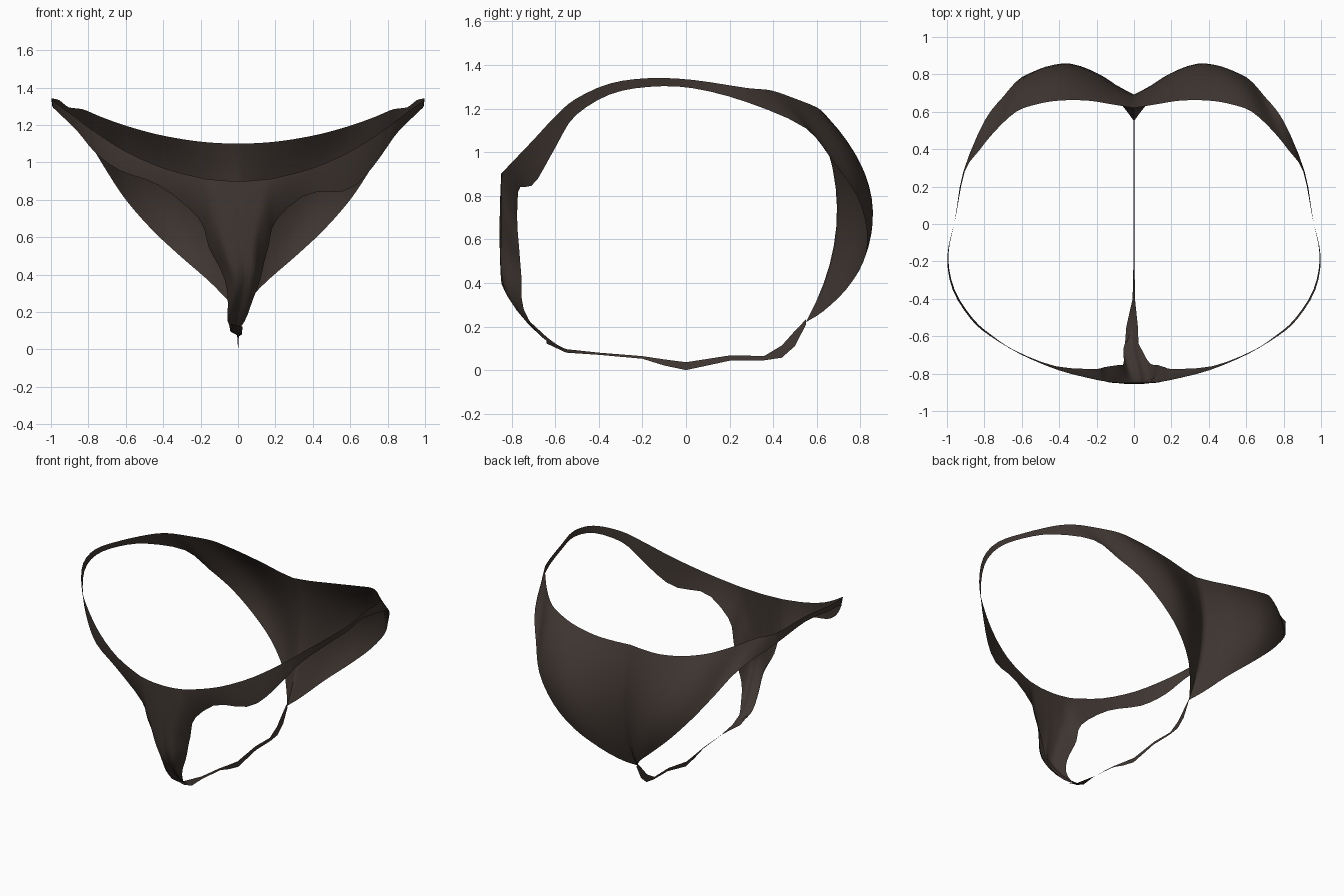
import bpy, math
from mathutils import Vector

if "Cube" in bpy.data.objects:
    bpy.data.objects.remove(bpy.data.objects["Cube"])

fabric = bpy.data.materials.new("dark_brown_fabric")
fabric.diffuse_color = (0.050, 0.037, 0.031, 1)
fabric.use_nodes = True
fabric.node_tree.nodes["Principled BSDF"].inputs["Base Color"].default_value = fabric.diffuse_color

SUB, ROWS = 3, 10

# Back: upper edge x, y, then lower edge x, y, z (upper height follows a parabola)
BACK = [(0, .62, 0, .55, .22), (.12, .64, .06, .63, .27), (.25, .66, .16, .735, .37),
        (.40, .66, .31, .815, .50), (.52, .64, .46, .83, .64), (.63, .60, .60, .785, .80),
        (.74, .50, .70, .68, .95), (.83, .39, .80, .55, 1.11)]
# Hip strap: centre x, y, z and strap height
HIP = [(.905, .28, 1.262, .065), (.955, .03, 1.313, .038), (.998, -.17, 1.32, .04),
       (.97, -.35, 1.29, .05), (.875, -.505, 1.208, .075), (.775, -.595, 1.11, .12)]
# Front: upper edge x, then lower edge x, y, z (upper edge follows a parabola)
FRONT = [(.60, .63, -.68, .955), (.40, .42, -.76, .875), (.20, .21, -.775, .70),
         (.14, .16, -.765, .55), (.09, .11, -.755, .42), (.05, .07, -.745, .28),
         (.02, .045, -.66, .15), (0, 0, -.55, .085)]


def stations():
    """Upper, middle and lower point of each column from back centre to front centre."""
    out = []
    for x, y, lx, ly, lz in BACK:
        a, b = Vector((x, y, 1.10 + .267 * x * x)), Vector((lx, ly, lz))
        bulge = .105 * max(0, min(1, ((a - b).length - .35) / .3))
        out.append((a, (a + b) / 2 + Vector((0, bulge, 0)), b))
    for x, y, z, h in HIP:
        a, b = Vector((x, y, z + h / 2)), Vector((x * (1 + .03 * y), y, z - h / 2))
        out.append((a, (a + b) / 2, b))
    for x, lx, ly, lz in FRONT:
        a = Vector((x, -.85 + .42 * x * x, .90 + .44 * x * x))
        b = Vector((lx, ly, lz))
        bulge = .21 * (a - b).length ** 2
        out.append((a, (a + b) / 2 - Vector((0, bulge, bulge * .3)), b))
    return out


def catmull(a, b, c, d, t):
    return 0.5 * (2*b + (c-a)*t + (2*a-5*b+4*c-d)*t*t + (3*b-a-3*c+d)*t**3)


def dense_columns():
    rows = stations()
    n, cols = len(rows), []
    for i in range(n - 1):
        pick = [rows[max(0, min(n - 1, i + o))] for o in (-1, 0, 1, 2)]
        for k in range(SUB):
            cols.append([catmull(*[p[e] for p in pick], k / SUB) for e in range(3)])
    cols.append(rows[-1])
    # Quadratic curve through the three points of each column
    ts = [j / ROWS for j in range(ROWS + 1)]
    return [[a*(1-t)*(1-2*t) + m*4*t*(1-t) + b*t*(2*t-1) for t in ts] for a, m, b in cols]


def relax(p, down):
    x, y, z = p
    if y < -.5:
        # The front lies flat, the gusset leans to one side, one front strap hangs lower
        y = max(y, -.848 - .15 * max(0, -.848 - y))
        if abs(x) < .3:
            lean = .035 * math.exp(-((z - .38) / .13) ** 2)
            lean -= .016 * math.exp(-((z - .12) / .07) ** 2)
            x += lean * (1 - abs(x) / .3)
        elif x > 0:
            z -= .085 * down * math.sin(math.pi * min(1, (x - .3) / .55)) ** 2
    return Vector((x, y, z))


def make_sheet(name, grids):
    verts, faces = [], []
    for grid, flip in grids:
        base, h = len(verts), len(grid[0])
        verts += [p for col in grid for p in col]
        for i in range(len(grid) - 1):
            for j in range(h - 1):
                q = base + i * h + j
                f = (q, q + h, q + h + 1, q + 1)
                faces.append(f[::-1] if flip else f)
    mesh = bpy.data.meshes.new(name)
    mesh.from_pydata(verts, [], faces)
    mesh.materials.append(fabric)
    obj = bpy.data.objects.new(name, mesh)
    bpy.context.collection.objects.link(obj)
    bpy.context.view_layer.objects.active = obj
    obj.select_set(True)
    # Weld the two halves along the centre line
    bpy.ops.object.mode_set(mode='EDIT')
    bpy.ops.mesh.select_all(action='SELECT')
    bpy.ops.mesh.remove_doubles(threshold=0.0005)
    bpy.ops.object.mode_set(mode='OBJECT')
    bpy.ops.object.shade_smooth_by_angle(angle=math.radians(75))
    obj.select_set(False)


columns = dense_columns()


def half(first, last, side):
    return [[relax((p.x * side, p.y, p.z), j / ROWS) for j, p in enumerate(col)]
            for col in columns[first * SUB:last * SUB + 1]]


# Back panel, hip straps and front panel share the same seams
hip_start = len(BACK)
hip_end = hip_start + len(HIP) - 1
front_end = hip_end + len(FRONT)
make_sheet("back_panel", [(half(0, hip_start, 1), False), (half(0, hip_start, -1), True)])
make_sheet("right_hip_strap", [(half(hip_start, hip_end, 1), False)])
make_sheet("left_hip_strap", [(half(hip_start, hip_end, -1), True)])
make_sheet("front_panel", [(half(hip_end, front_end, 1), False),
                           (half(hip_end, front_end, -1), True)])

# Thin strap under the body: y, z, half height; it widens where it meets the gusset
STRAP = [(-.64, .13, .008), (-.55, .088, .008), (-.40, .075, .005), (-.20, .058, .006),
         (-.10, .035, .014), (0, .018, .018), (.20, .055, .012), (.36, .055, .010),
         (.44, .085, .028), (.50, .145, .035), (.55, .22, .012)]
strap = []
for y, z, h in STRAP:
    spread = max(0, min(1, (-.38 - y) / .2))
    w, cx = .003 + .033 * spread, -.012 * spread
    strap.append([Vector((cx - w, y, z + h)), Vector((cx + w, y, z - h))])
make_sheet("under_strap", [(strap, False)])
